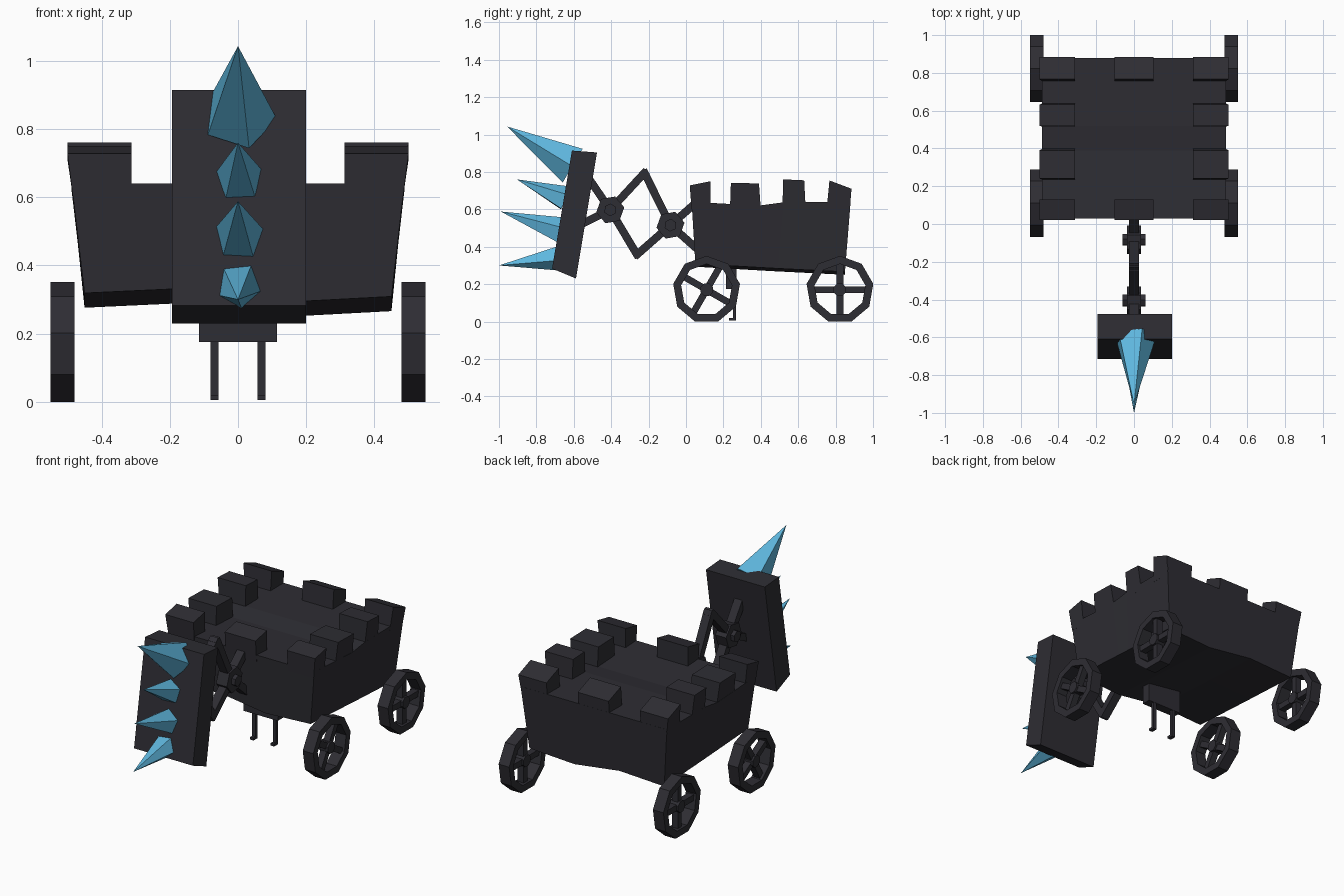
import bpy, bmesh, math
from mathutils import Vector

if "Cube" in bpy.data.objects:
    bpy.data.objects.remove(bpy.data.objects["Cube"])


def material(name, rgb):
    m = bpy.data.materials.new(name)
    m.diffuse_color = (*rgb, 1)
    m.use_nodes = True
    m.node_tree.nodes["Principled BSDF"].inputs["Base Color"].default_value = m.diffuse_color
    return m


DARK = material("dark_iron", (0.027, 0.026, 0.033))
BLUE = material("ice_blue", (0.115, 0.48, 0.74))


def finish(bm, name, mat):
    bmesh.ops.recalc_face_normals(bm, faces=bm.faces)
    mesh = bpy.data.meshes.new(name)
    bm.to_mesh(mesh)
    bm.free()
    mesh.materials.append(mat)
    ob = bpy.data.objects.new(name, mesh)
    bpy.context.collection.objects.link(ob)
    return ob


def add_prism(bm, profile, x0, x1, flare=0.0):
    """Extrude a (y, z) profile from x0 to x1; flare pushes the outer top edge out."""
    top = sum(z for _, z in profile) / len(profile)
    rings = []
    for x in (x0, x1):
        push = math.copysign(flare, x) if abs(x) > 0.4 else 0
        rings.append([bm.verts.new((x + (push if z > top else 0), y, z)) for y, z in profile])
    a, b = rings
    n = len(profile)
    bm.faces.new(a)
    bm.faces.new(b)
    for i in range(n):
        bm.faces.new((a[i], a[(i + 1) % n], b[(i + 1) % n], b[i]))


def prism(name, profile, x0, x1, flare=0.0):
    bm = bmesh.new()
    add_prism(bm, profile, x0, x1, flare)
    return finish(bm, name, DARK)


def circle(cy, cz, r, n, start):
    return [(cy + r * math.cos(math.radians(start) + math.tau * i / n),
             cz + r * math.sin(math.radians(start) + math.tau * i / n)) for i in range(n)]


def bar_profile(p, q, w):
    p, q = Vector(p), Vector(q)
    d = (q - p).normalized()
    s = Vector((-d.y, d.x)) * w / 2
    return [tuple(v) for v in (p - s, q - s, q + s, p + s)]


# Hull: slightly crooked cross-sections lofted from front to back
# (bottom y, top y, bottom z, top z)
sections = [(0.05, 0.03, 0.315, 0.64), (0.40, 0.39, 0.295, 0.62),
            (0.49, 0.52, 0.29, 0.637), (0.85, 0.88, 0.272, 0.64)]
floor = [(-0.45, 0.004), (-0.15, 0.018), (0.15, -0.022), (0.45, -0.006)]
bm = bmesh.new()
loops = []
for yb, yt, zb, zt in sections:
    pts = [(x, yb, zb + dz) for x, dz in floor] + [(0.488, yt, zt), (-0.488, yt, zt)]
    loops.append([bm.verts.new(p) for p in pts])
for a, b in zip(loops, loops[1:]):
    for i in range(6):
        bm.faces.new((a[i], a[(i + 1) % 6], b[(i + 1) % 6], b[i]))
bm.faces.new(loops[0])
bm.faces.new(loops[-1])
finish(bm, "hull", DARK)

# Battlements: four along each side, one in the middle of front and back
merlons = [[(0.03, 0.60), (0.13, 0.60), (0.13, 0.75), (0.02, 0.728)],
           [(0.235, 0.60), (0.40, 0.60), (0.39, 0.738), (0.24, 0.742)],
           [(0.515, 0.60), (0.64, 0.60), (0.632, 0.755), (0.52, 0.76)],
           [(0.752, 0.60), (0.876, 0.60), (0.885, 0.71), (0.767, 0.754)]]
for i, profile in enumerate(merlons):
    for side in (-1, 1):
        prism(f"merlon_side_{i}", profile, side * 0.312, side * 0.484, 0.016)
    if i in (0, 3):
        prism(f"merlon_middle_{i}", profile, -0.103, 0.103)

# Wheels: nine-sided rim with four spokes and a hub
for label, cy, turn in (("front", 0.11, 60), ("rear", 0.823, 0)):
    cz = 0.17
    for side in (-1, 1):
        bm = bmesh.new()
        rings = [[bm.verts.new((side * x, y, z)) for y, z in circle(cy, cz, r, 9, 90)]
                 for x, r in ((0.48, 0.181), (0.55, 0.181), (0.55, 0.138), (0.48, 0.138))]
        for k in range(4):
            a, b = rings[k], rings[(k + 1) % 4]
            for i in range(9):
                bm.faces.new((a[i], a[(i + 1) % 9], b[(i + 1) % 9], b[i]))
        for ang in (turn, turn + 90):
            d = Vector((math.cos(math.radians(ang)), math.sin(math.radians(ang)))) * 0.145
            c = Vector((cy, cz))
            add_prism(bm, bar_profile(c - d, c + d, 0.036), side * 0.495, side * 0.535)
        add_prism(bm, circle(cy, cz, 0.036, 8, 22.5), side * 0.485, side * 0.547)
        finish(bm, f"{label}_wheel", DARK)

# Prop stand under the hull
prism("stand_block", [(0.215, 0.175), (0.27, 0.175), (0.27, 0.32), (0.215, 0.32)], -0.115, 0.115)
for side in (-1, 1):
    prism("stand_leg", [(0.23, 0.005), (0.268, 0.005), (0.268, 0.2), (0.25, 0.2),
                        (0.25, 0.02), (0.23, 0.02)], side * 0.057, side * 0.08)

# Scissor arm: crossing bars with hexagonal joints
top, low = (-0.222, 0.795), (-0.262, 0.358)
j1, j2 = (-0.405, 0.597), (-0.083, 0.515)
for p, q in (((-0.52, 0.765), j1), ((-0.60, 0.50), j1), (j1, top), (j1, low),
             (top, j2), (low, j2), (j2, (0.07, 0.65)), (j2, (0.08, 0.37))):
    d = (Vector(q) - Vector(p)).normalized() * 0.016
    prism("scissor_bar", bar_profile(Vector(p) - d, Vector(q) + d, 0.042), -0.026, 0.026)
for cy, cz in (j1, j2):
    prism("joint_plate", circle(cy, cz, 0.076, 6, 10), -0.036, 0.036)
    prism("joint_bolt", circle(cy, cz, 0.034, 6, 25), -0.06, 0.06)

# Ram plate
prism("ram_plate", [(-0.61, 0.914), (-0.476, 0.904), (-0.588, 0.23), (-0.716, 0.283)], -0.193, 0.2)

# Spikes: five-sided cones (base centre, tip, radius, start angle seen from the front)
for base, tip, r, start in (((-0.605, 0.835), (-0.957, 1.043), 0.11, 69),
                            ((-0.645, 0.655), (-0.904, 0.76), 0.072, 21),
                            ((-0.67, 0.485), (-0.99, 0.588), 0.075, 15),
                            ((-0.69, 0.34), (-1.0, 0.30), 0.068, 60)):
    b, t = Vector((0.004, *base)), Vector((0, *tip))
    axis = (t - b).normalized()
    right = Vector((1, 0, 0))
    up = right.cross(axis) * -1
    if up.z < 0:
        up = -up
    bm = bmesh.new()
    ring = []
    for i in range(5):
        a = math.radians(start + 72 * i)
        ring.append(bm.verts.new(b + right * r * math.cos(a) + up * r * math.sin(a)))
    apex = bm.verts.new(t)
    bm.faces.new(ring)
    for i in range(5):
        bm.faces.new((ring[i], ring[(i + 1) % 5], apex))
    finish(bm, "ram_spike", BLUE)
